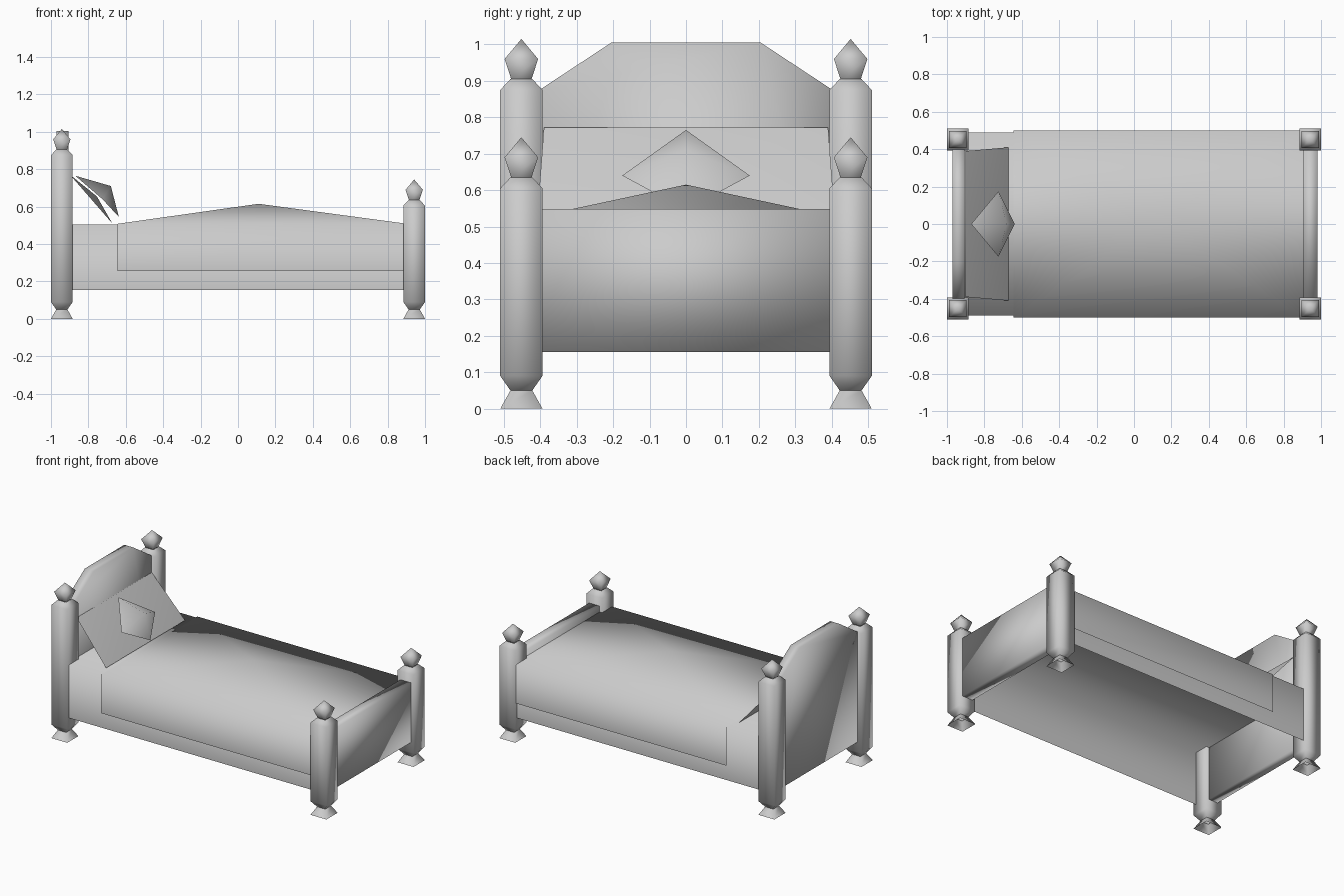
import bpy
import bmesh

cube = bpy.data.objects.get("Cube")
if cube:
    bpy.data.objects.remove(cube, do_unlink=True)

grey = bpy.data.materials.new("plain_grey")
grey.use_nodes = True
grey.diffuse_color = (0.6, 0.6, 0.6, 1)
grey.node_tree.nodes["Principled BSDF"].inputs["Base Color"].default_value = (0.6, 0.6, 0.6, 1)


def make(name, verts, faces):
    """Smooth-shaded object from a few points and faces."""
    mesh = bpy.data.meshes.new(name)
    mesh.from_pydata(verts, [], faces)
    bm = bmesh.new()
    bm.from_mesh(mesh)
    bmesh.ops.remove_doubles(bm, verts=bm.verts, dist=0.0005)
    bmesh.ops.recalc_face_normals(bm, faces=bm.faces)
    for f in bm.faces:
        f.smooth = True
    bm.to_mesh(mesh)
    bm.free()
    mesh.materials.append(grey)
    obj = bpy.data.objects.new(name, mesh)
    bpy.context.collection.objects.link(obj)
    return obj


def square_turned(name, x, y, profile):
    """Square rings stacked along z, from (half width, height) pairs."""
    verts, faces = [], []
    for r, z in profile:
        verts += [(x + a * r, y + b * r, z) for a, b in ((-1, -1), (1, -1), (1, 1), (-1, 1))]
    for i in range(len(profile) - 1):
        for k in range(4):
            n = (k + 1) % 4
            faces.append((4 * i + k, 4 * i + n, 4 * i + 4 + n, 4 * i + 4 + k))
    return make(name, verts, faces)


def board(name, x0, x1, outline):
    """Upright panel: a (y, z) outline given thickness along x."""
    n = len(outline)
    verts = [(x, y, z) for x in (x0, x1) for y, z in outline]
    faces = [tuple(range(n)), tuple(range(n, 2 * n))]
    faces += [(i, (i + 1) % n, n + (i + 1) % n, n + i) for i in range(n)]
    return make(name, verts, faces)


# Four posts with flared feet and pointed finials
for end, x, top in (("head", -0.942, 0.905), ("foot", 0.942, 0.635)):
    for side, y in (("right", -0.452), ("left", 0.452)):
        tag = f"{end}_{side}"
        square_turned(tag + "_post_foot", x, y, [(0.058, 0), (0.03, 0.05)])
        square_turned(tag + "_post", x, y,
                      [(0.03, 0.05), (0.058, 0.09), (0.058, top - 0.03), (0.03, top)])
        square_turned(tag + "_finial", x, y,
                      [(0.028, top), (0.046, top + 0.055), (0, top + 0.11)])

# End boards
board("headboard", -0.97, -0.905,
      [(-0.41, 0.155), (0.41, 0.155), (0.41, 0.87), (0.205, 1.005), (-0.205, 1.005), (-0.41, 0.87)])
board("footboard", 0.905, 0.98,
      [(-0.41, 0.155), (0.41, 0.155), (0.41, 0.548), (-0.41, 0.548)])

# Mattress: sides and top, open underneath
section = ((-0.49, 0.155), (-0.49, 0.505), (0.49, 0.505), (0.49, 0.155))
stations = (-0.91, -0.645, 0.91)
make("mattress", [(x, y, z) for x in stations for y, z in section],
     [(4 * i + k, 4 * i + k + 1, 4 * i + k + 5, 4 * i + k + 4) for i in range(2) for k in range(3)])

# Blanket: hanging sides and a top raised to a low peak
x0, x1, w, low, edge = -0.645, 0.905, 0.5, 0.255, 0.508
make("blanket",
     [(x0, -w, low), (x1, -w, low), (x1, w, low), (x0, w, low),
      (x0, -w, edge), (x1, -w, edge), (x1, w, edge), (x0, w, edge), (0.11, 0, 0.615)],
     [(0, 1, 5, 4), (2, 3, 7, 6), (4, 5, 8), (5, 6, 8), (6, 7, 8), (7, 4, 8)])

# Leaning pillow with a small raised diamond cushion in front
fan = [(0, 1, 4), (1, 2, 4), (2, 3, 4), (3, 0, 4)]
make("pillow",
     [(-0.9, -0.39, 0.772), (-0.672, -0.41, 0.51), (-0.672, 0.41, 0.51), (-0.9, 0.39, 0.772),
      (-0.755, 0, 0.655)], fan)
make("cushion",
     [(-0.87, 0, 0.765), (-0.725, -0.175, 0.64), (-0.637, 0, 0.545), (-0.725, 0.175, 0.64),
      (-0.68, 0, 0.71)], fan)
